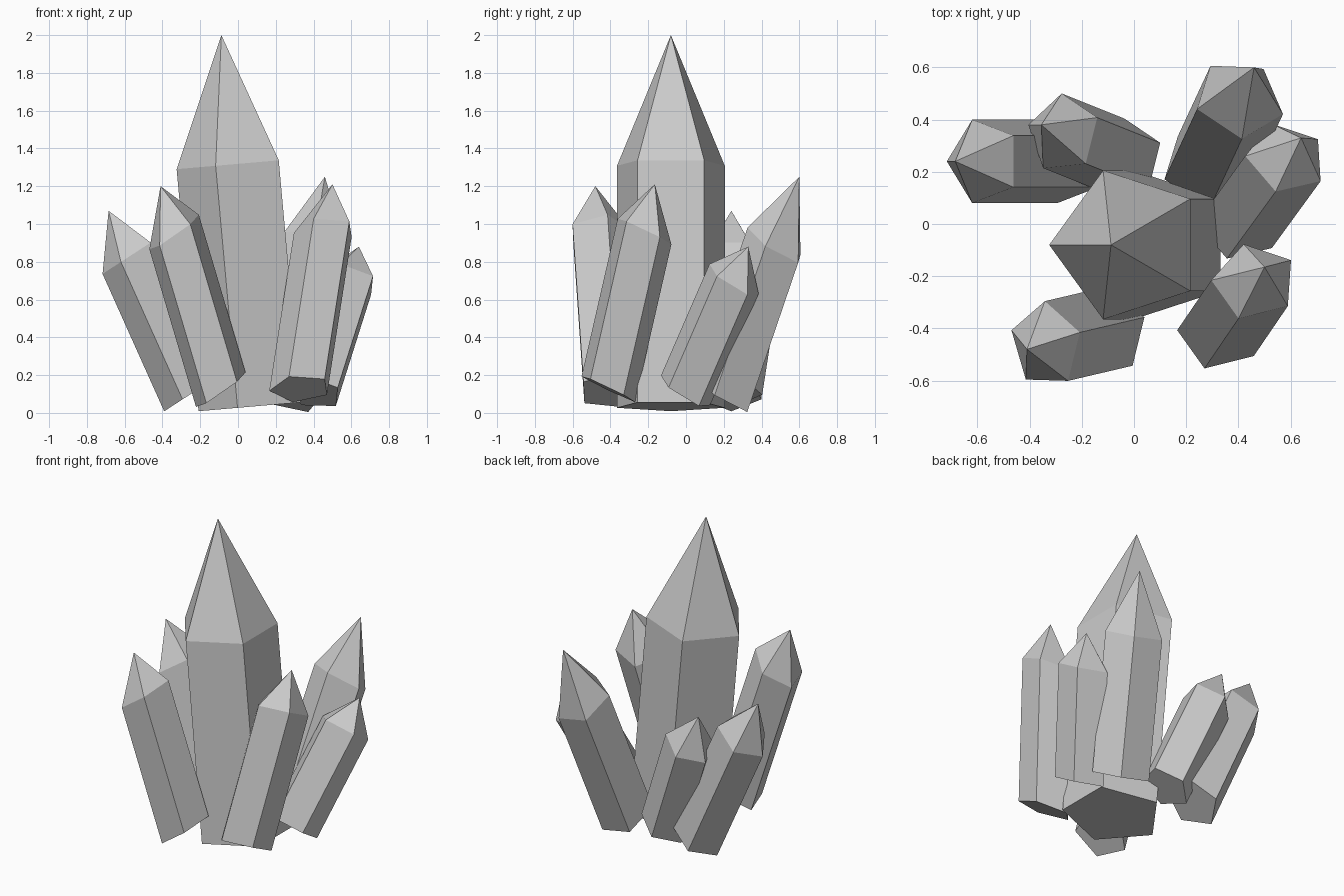
import bpy, bmesh, math
from mathutils import Vector, Matrix

if "Cube" in bpy.data.objects:
    bpy.data.objects.remove(bpy.data.objects["Cube"])

SIDES = 5


def crystal(name, base, apex, shoulder, radius, roll, slope):
    """Leaning five-sided prism with a pointed tip.
    shoulder: fraction along the axis where the tip begins,
    roll: angle of the first corner, slope: gradient of the ring planes."""
    base, apex = Vector(base), Vector(apex)
    normal = Vector((-slope[0], -slope[1], 1)).normalized()
    tilt = Vector((0, 0, 1)).rotation_difference(normal)
    bm = bmesh.new()

    def ring(centre):
        verts = []
        for i in range(SIDES):
            a = math.radians(roll) + math.tau * i / SIDES
            p = tilt @ Vector((radius * math.cos(a), radius * math.sin(a), 0))
            verts.append(bm.verts.new(centre + p))
        return verts

    low = ring(base)
    high = ring(base.lerp(apex, shoulder))
    tip = bm.verts.new(apex)
    bm.faces.new(low[::-1])
    for i in range(SIDES):
        j = (i + 1) % SIDES
        bm.faces.new((low[i], low[j], high[j], high[i]))
        bm.faces.new((high[i], high[j], tip))
    bmesh.ops.recalc_face_normals(bm, faces=bm.faces)
    mesh = bpy.data.meshes.new(name)
    bm.to_mesh(mesh)
    bm.free()
    bpy.context.collection.objects.link(bpy.data.objects.new(name, mesh))


# Large central crystal
crystal("main_crystal", (.09, -.08, .035), (-.088, -.08, 2.0), .652, .30, 180, (.087, 0))

# Smaller crystals leaning outwards around it
crystal("back_right_crystal", (.278, .208, .10), (.46, .60, 1.25), .687, .177, -90, (-.25, -.62))
crystal("right_crystal", (.396, -.005, .11), (.64, .33, .88), .766, .16, 180, (-.23, -.62))
crystal("front_right_crystal", (.331, -.413, .128), (.50, -.165, 1.21), .772, .166, 177, (.05, -.48))
crystal("front_left_crystal", (-.09, -.405, .119), (-.41, -.48, 1.20), .772, .168, 90, (.70, .10))
crystal("left_crystal", (-.25, .24, .10), (-.685, .24, 1.07), .75, .168, 180, (.65, 0))
crystal("back_left_crystal", (-.03, .25, .117), (-.355, .38, .95), .742, .155, 94, (.50, -.12))
